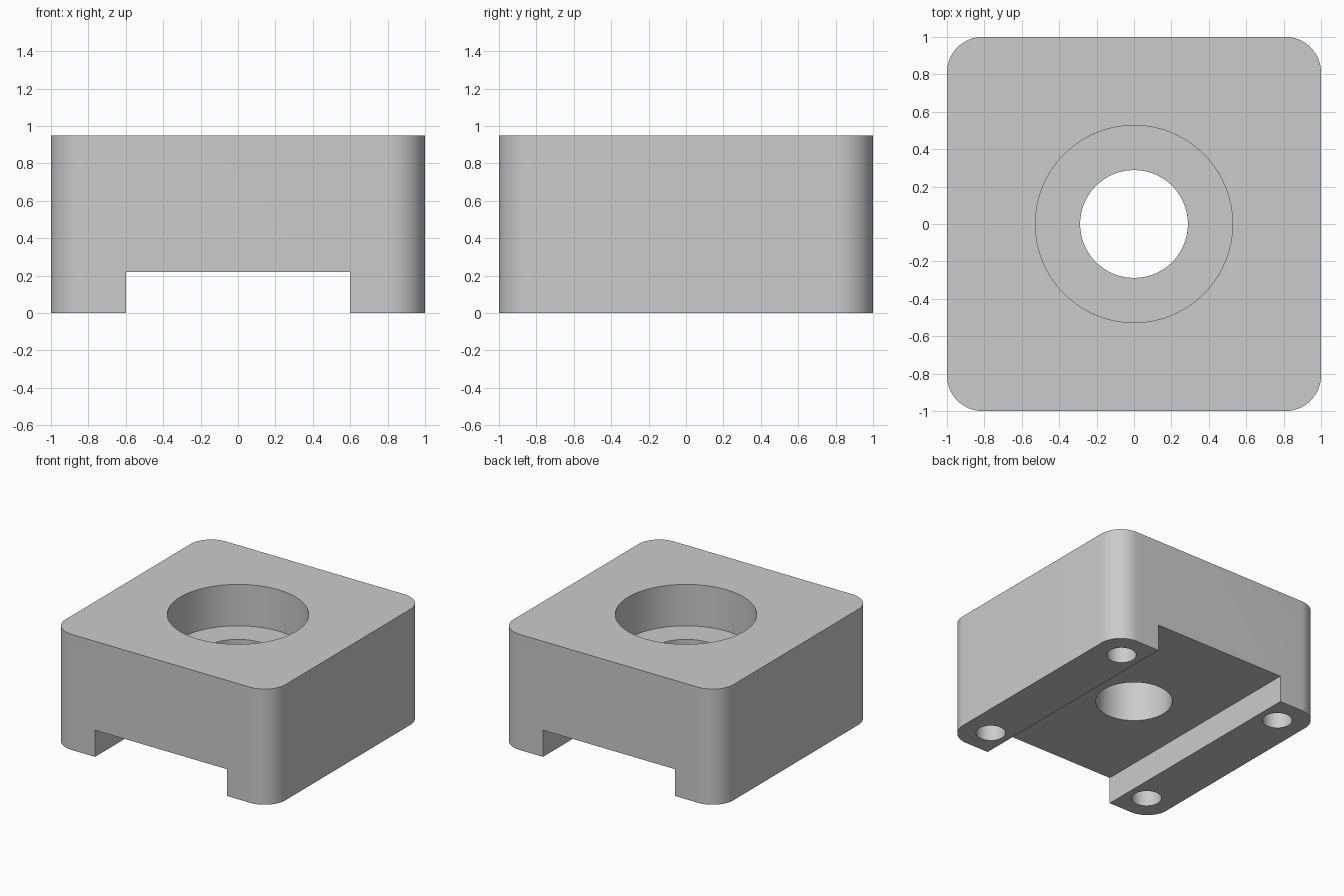
import bpy
import bmesh

cube = bpy.data.objects.get("Cube")
if cube:
    bpy.data.objects.remove(cube, do_unlink=True)

HEIGHT = 0.95
CORNER = 0.19
SLOT_HALF = 0.6
SLOT_TOP = 0.22
BORE_FLOOR = 0.61
HOLE = 0.766
MARGIN = 0.1

grey = bpy.data.materials.new("plain grey")
grey.use_nodes = True
colour = (0.6, 0.6, 0.6, 1)
grey.diffuse_color = colour
grey.node_tree.nodes["Principled BSDF"].inputs["Base Color"].default_value = colour


def to_object(name, bm):
    mesh = bpy.data.meshes.new(name)
    bm.to_mesh(mesh)
    bm.free()
    mesh.materials.append(grey)
    obj = bpy.data.objects.new(name, mesh)
    bpy.context.collection.objects.link(obj)
    return obj


def box(name, half_x, half_y, bottom, top, radius=0):
    bm = bmesh.new()
    bmesh.ops.create_cube(bm, size=2)
    for v in bm.verts:
        v.co.x *= half_x
        v.co.y *= half_y
        v.co.z = top if v.co.z > 0 else bottom
    if radius:
        upright = [e for e in bm.edges
                   if abs(e.verts[0].co.z - e.verts[1].co.z) > MARGIN]
        bmesh.ops.bevel(bm, geom=upright, offset=radius, segments=16,
                        profile=0.5, affect='EDGES')
    return to_object(name, bm)


def cylinder(name, radius, bottom, top, x=0, y=0, sides=96):
    bm = bmesh.new()
    bmesh.ops.create_cone(bm, cap_ends=True, segments=sides, radius1=radius,
                          radius2=radius, depth=top - bottom)
    bmesh.ops.translate(bm, verts=bm.verts, vec=(x, y, (top + bottom) / 2))
    return to_object(name, bm)


# Rounded block
block = box("mounting_block", 1, 1, 0, HEIGHT, CORNER)

# Slot, stepped bore and four blind holes in the feet
cutters = [
    box("slot_cutter", SLOT_HALF, 1 + MARGIN, -MARGIN, SLOT_TOP),
    cylinder("bore_cutter", 0.527, BORE_FLOOR, HEIGHT + MARGIN),
    cylinder("through_hole_cutter", 0.288, MARGIN, HEIGHT + MARGIN),
]
for x in (-HOLE, HOLE):
    for y in (-HOLE, HOLE):
        cutters.append(cylinder("foot_hole_cutter", 0.112, -MARGIN, 0.48,
                                x, y, 48))

bpy.ops.object.select_all(action='DESELECT')
bpy.context.view_layer.objects.active = block
block.select_set(True)
for cutter in cutters:
    cutter.hide_render = True
    cut = block.modifiers.new("cut", 'BOOLEAN')
    cut.operation = 'DIFFERENCE'
    cut.solver = 'EXACT'
    cut.object = cutter
    bpy.ops.object.modifier_apply(modifier=cut.name)
    bpy.data.objects.remove(cutter, do_unlink=True)

# Smooth round walls with crisp rims
bpy.ops.object.shade_smooth_by_angle(angle=0.52)
